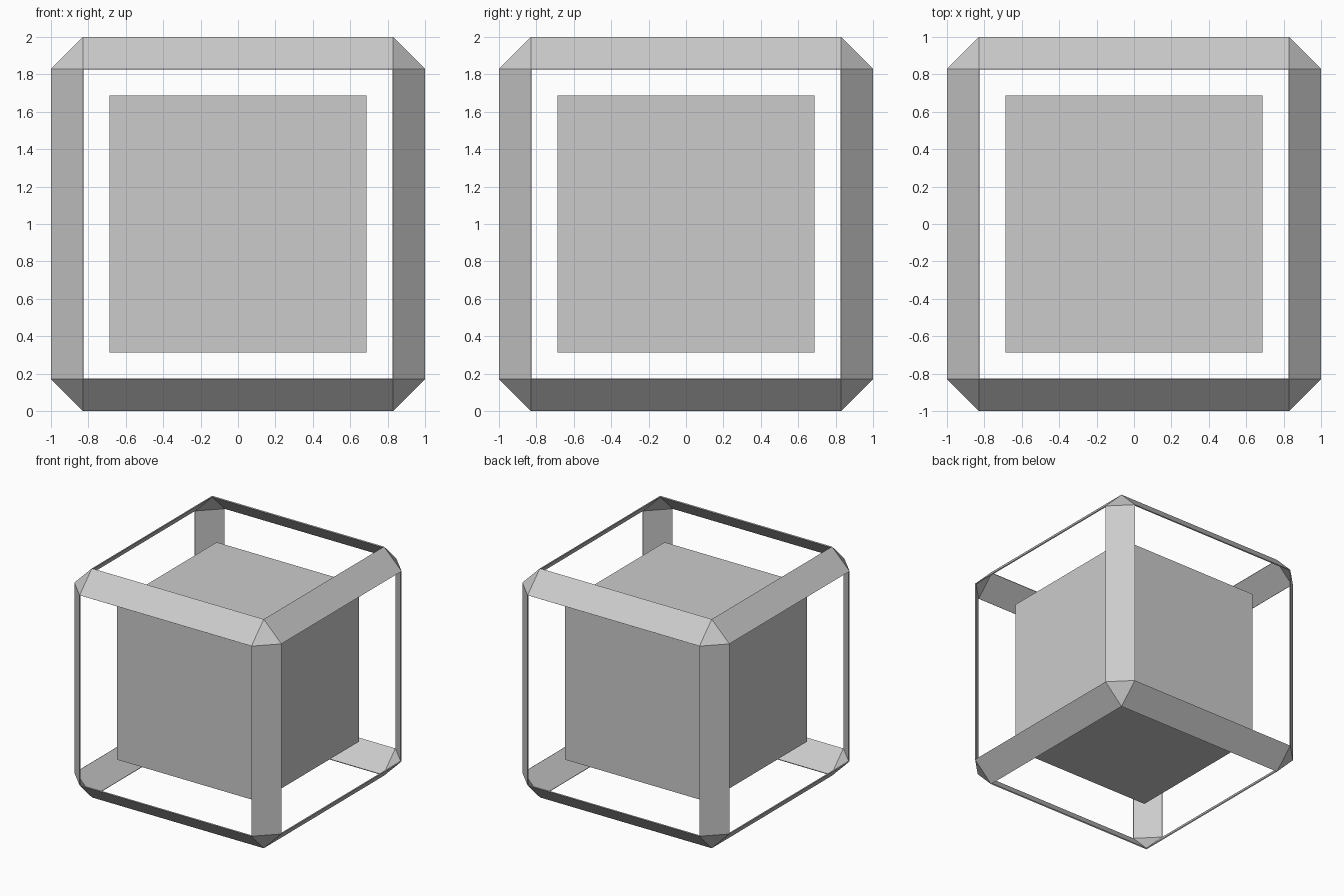
import bpy, bmesh
from mathutils import Matrix

if "Cube" in bpy.data.objects:
    bpy.data.objects.remove(bpy.data.objects["Cube"])


def cube_object(name, size, chamfer=0.0):
    bm = bmesh.new()
    bmesh.ops.create_cube(bm, size=size, matrix=Matrix.Translation((0, 0, 1)))
    if chamfer:
        # chamfer every edge, then remove the six big panels to leave a frame
        bmesh.ops.bevel(bm, geom=bm.edges[:], offset=chamfer, offset_type='OFFSET',
                        segments=1, profile=0.5, affect='EDGES')
        bm.normal_update()
        panels = [f for f in bm.faces if max(abs(c) for c in f.normal) > 0.99]
        bmesh.ops.delete(bm, geom=panels, context='FACES')
    mesh = bpy.data.meshes.new(name)
    bm.to_mesh(mesh)
    bm.free()
    obj = bpy.data.objects.new(name, mesh)
    bpy.context.collection.objects.link(obj)
    return obj


# Solid inner block
cube_object("inner_cube", 1.374)

# Thin open cage made of chamfer strips and corner triangles
cage = cube_object("outer_frame", 2.0, chamfer=0.17)
shell = cage.modifiers.new("thickness", 'SOLIDIFY')
shell.thickness = 0.01
shell.offset = -1
